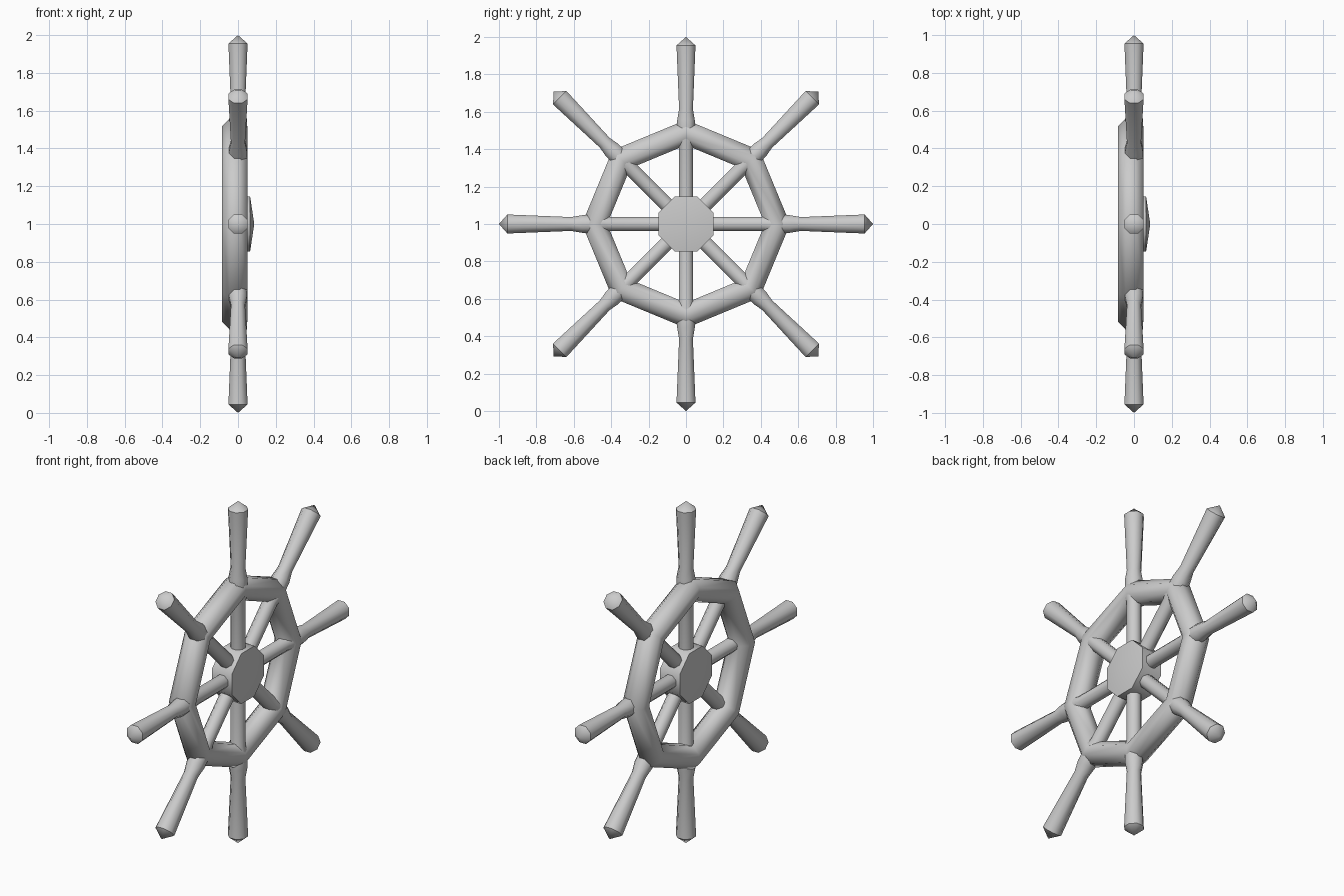
import bpy, bmesh
from math import cos, sin, pi, radians
from mathutils import Matrix

if "Cube" in bpy.data.objects:
    bpy.data.objects.remove(bpy.data.objects["Cube"])

SIDES = 8
CENTRE = Matrix.Translation((0, 0, 1))


def lathe(name, profile, matrix, phase=0.0, closed=False):
    """Revolve (radius, height) points about local z in eight flat steps."""
    bm = bmesh.new()
    rings = []
    for r, h in profile:
        if r == 0:
            rings.append([bm.verts.new((0, 0, h))] * SIDES)
        else:
            rings.append([bm.verts.new((r * cos(phase + 2 * pi * i / SIDES),
                                        r * sin(phase + 2 * pi * i / SIDES), h))
                          for i in range(SIDES)])
    pairs = list(zip(rings, rings[1:]))
    if closed:
        pairs.append((rings[-1], rings[0]))
    for a, b in pairs:
        for i in range(SIDES):
            j = (i + 1) % SIDES
            bm.faces.new(list(dict.fromkeys((a[i], a[j], b[j], b[i]))))
    bmesh.ops.recalc_face_normals(bm, faces=bm.faces)
    bm.transform(matrix)
    mesh = bpy.data.meshes.new(name)
    bm.to_mesh(mesh)
    bm.free()
    obj = bpy.data.objects.new(name, mesh)
    bpy.context.collection.objects.link(obj)
    bpy.ops.object.select_all(action='DESELECT')
    obj.select_set(True)
    bpy.context.view_layer.objects.active = obj
    bpy.ops.object.shade_smooth_by_angle(angle=radians(50))
    return obj


to_x = CENTRE @ Matrix.Rotation(pi / 2, 4, 'Y')   # local z becomes world x
HALF = pi / SIDES

# Rim: octagonal tube swept round an octagon, set slightly to the back
tube = 0.0675 / cos(HALF)
rim_profile = [(0.489 + tube * cos(HALF + 2 * pi * i / 8),
                -0.0175 + tube * sin(HALF + 2 * pi * i / 8)) for i in range(8)]
lathe("rim", rim_profile, to_x, closed=True)

# Hub: octagonal disc with shallow pointed faces
lathe("hub", [(0, -0.086), (0.159, -0.064), (0.159, 0.064), (0, 0.086)],
      to_x, phase=HALF)

# Spokes with turned handles: inner bar, collar at the rim, neck, grip, tip
spoke_profile = [(0, 0.03), (0.041, 0.03), (0.041, 0.42), (0.051, 0.46),
                 (0.051, 0.555), (0.040, 0.615), (0.055, 0.955), (0, 1.0)]
for k in range(8):
    lathe(f"spoke_{k + 1}", spoke_profile,
          CENTRE @ Matrix.Rotation(k * pi / 4, 4, 'X'), phase=HALF)
